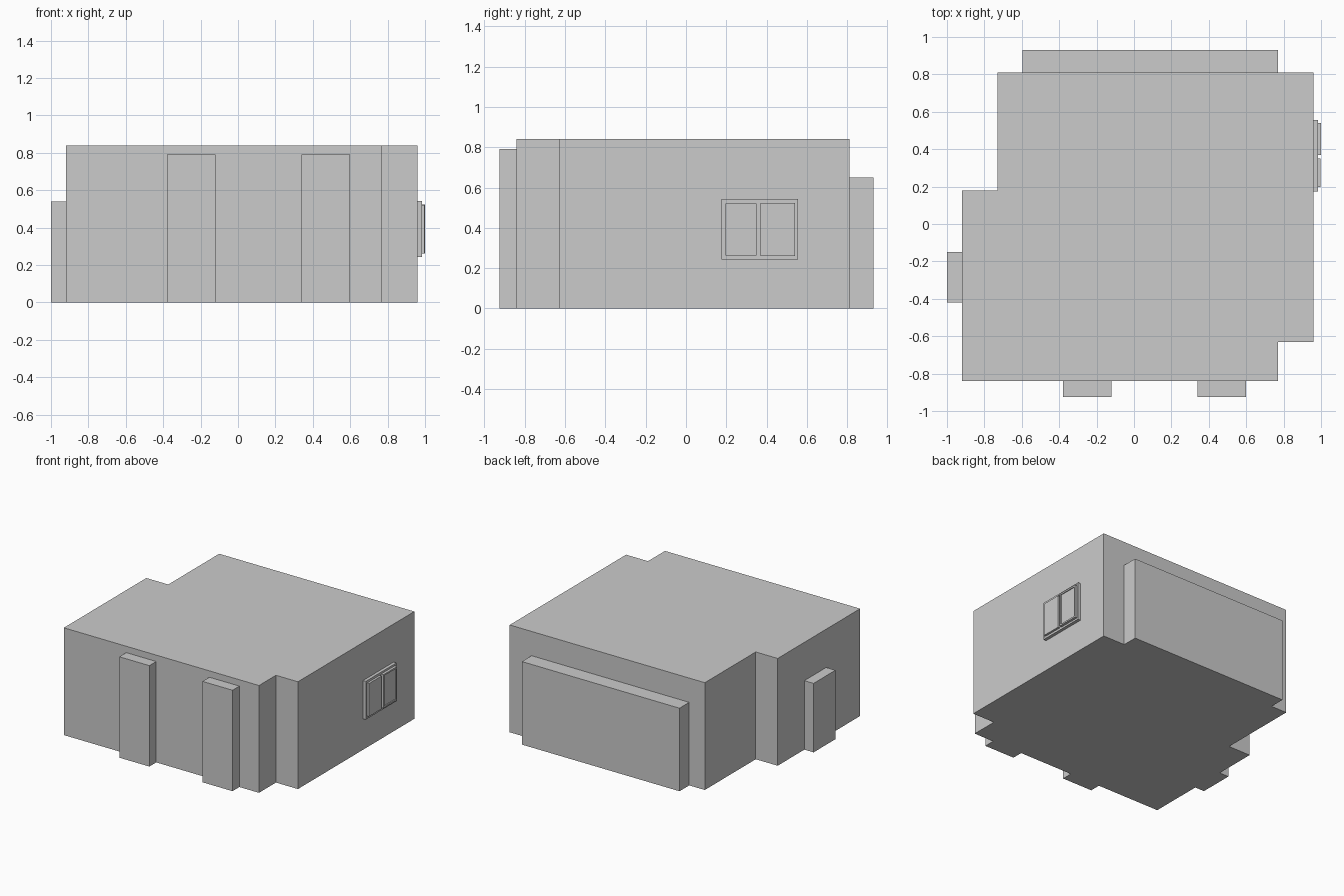
import bpy, bmesh

if "Cube" in bpy.data.objects:
    bpy.data.objects.remove(bpy.data.objects["Cube"])


def prism(name, outline, z0, z1):
    """Vertical extrusion of a plan outline."""
    bm = bmesh.new()
    face = bm.faces.new([bm.verts.new((x, y, z0)) for x, y in outline])
    top = bmesh.ops.extrude_face_region(bm, geom=[face])["geom"]
    verts = [v for v in top if isinstance(v, bmesh.types.BMVert)]
    bmesh.ops.translate(bm, vec=(0, 0, z1 - z0), verts=verts)
    bmesh.ops.recalc_face_normals(bm, faces=bm.faces[:])
    mesh = bpy.data.meshes.new(name)
    bm.to_mesh(mesh)
    bm.free()
    obj = bpy.data.objects.new(name, mesh)
    bpy.context.collection.objects.link(obj)
    return obj


def box(name, x, y, z):
    return prism(name, [(x[0], y[0]), (x[1], y[0]), (x[1], y[1]), (x[0], y[1])], *z)


def rim(name, x, y, z, w):
    """Rectangular border lying on the right wall."""
    box(name + "_bottom", x, y, (z[0], z[0] + w))
    box(name + "_top", x, y, (z[1] - w, z[1]))
    for side, a in (("left", y[0]), ("right", y[1] - w)):
        box(f"{name}_{side}", x, (a, a + w), (z[0] + w, z[1] - w))


# Main room block with two notched corners
prism("room_walls", [(-0.92, -0.84), (0.77, -0.84), (0.77, -0.63), (0.96, -0.63),
                     (0.96, 0.81), (-0.73, 0.81), (-0.73, 0.18), (-0.92, 0.18)], 0, 0.84)

# Front doorways, side doorway and wide rear alcove
for i, x in enumerate((-0.38, 0.34)):
    box(f"front_doorway_{i + 1}", (x, x + 0.26), (-0.925, -0.84), (0, 0.79))
box("side_doorway", (-1.0, -0.92), (-0.42, -0.15), (0, 0.54))
box("rear_alcove", (-0.595, 0.77), (0.81, 0.93), (0, 0.65))

# Window on the right wall: frame, backing and two sashes
rim("window_frame", (0.96, 0.984), (0.175, 0.555), (0.242, 0.542), 0.012)
box("window_backing", (0.96, 0.98), (0.187, 0.543), (0.254, 0.53))
box("left_sash", (0.98, 0.997), (0.197, 0.35), (0.262, 0.52))
box("right_pane", (0.98, 0.993), (0.382, 0.528), (0.272, 0.512))
rim("right_sash", (0.98, 1.0), (0.37, 0.54), (0.26, 0.524), 0.012)
